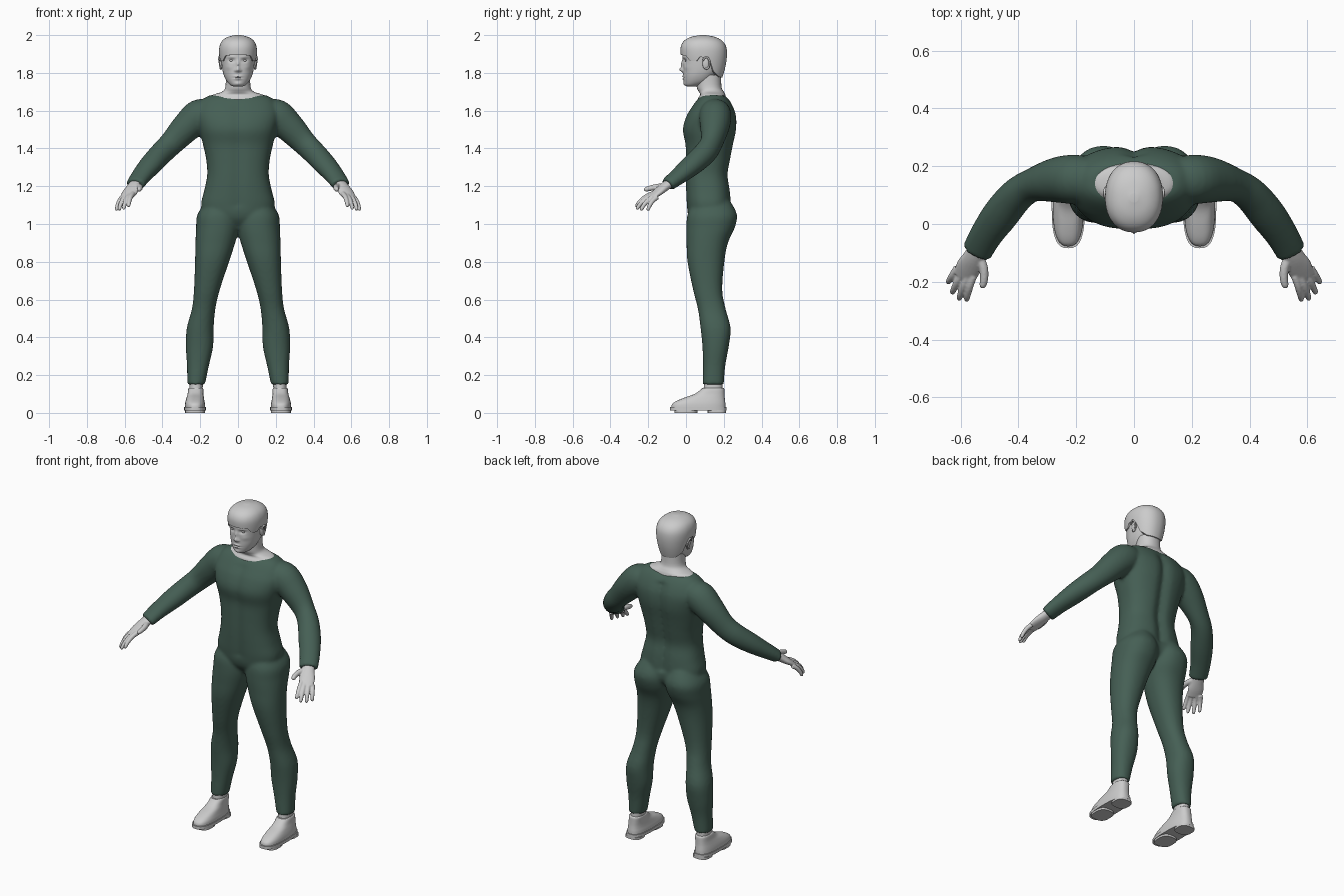
import bpy, bmesh
from math import sin, cos, pi, exp, copysign
from mathutils import Vector

if "Cube" in bpy.data.objects:
    bpy.data.objects.remove(bpy.data.objects["Cube"])


def dense(rows, k=4):
    """Catmull-Rom interpolation of a short table of sections."""
    out = []
    for i in range(len(rows) - 1):
        a, b, c, d = (rows[min(max(j, 0), len(rows) - 1)] for j in range(i - 1, i + 3))
        for s in range(k):
            t = s / k
            out.append(tuple(0.5 * (2*q + (r - p)*t + (2*p - 5*q + 4*r - w)*t*t + (3*q - p - 3*r + w)*t**3)
                             for p, q, r, w in zip(a, b, c, d)))
    return out + [tuple(rows[-1])]


def oval(t, p):
    return [copysign(abs(f)**(2 / p), f) for f in (cos(t), sin(t))]


def flat_ring(sec, p=2.2, n=40):
    """Horizontal ring from (z, x centre, half width, front y, back y)."""
    z, x, rx, yf, yb = sec
    pts = [oval(2*pi*i/n, p) for i in range(n)]
    return [Vector((x + rx*u, (yf + yb)/2 + (yb - yf)/2*v, z)) for u, v in pts]


def tube_rings(secs, n=20):
    """Rings across a path of (x, y, z, side radius, thickness radius)."""
    pts = [Vector(s[:3]) for s in secs]
    rings = []
    for i, s in enumerate(secs):
        t = (pts[min(i + 1, len(pts) - 1)] - pts[max(i - 1, 0)]).normalized()
        u = t.cross(Vector((0, 0, 1))).normalized()
        v = u.cross(t)
        rings.append([pts[i] + u*s[3]*cos(2*pi*j/n) + v*s[4]*sin(2*pi*j/n) for j in range(n)])
    return rings


def loft(bm, rings, both=False):
    """Skin a list of rings, capped, optionally with a mirrored copy."""
    for sgn in ((1, -1) if both else (1,)):
        vs = [[bm.verts.new((sgn*p.x, p.y, p.z)) for p in r] for r in rings]
        n = len(vs[0])
        for a, b in zip(vs, vs[1:]):
            for j in range(n):
                bm.faces.new((a[j], a[(j+1) % n], b[(j+1) % n], b[j]))
        bm.faces.new(vs[0])
        bm.faces.new(vs[-1])


def finish(name, bm, voxel=None, smooth=0, mat=None, angle=0.9):
    bmesh.ops.recalc_face_normals(bm, faces=bm.faces)
    me = bpy.data.meshes.new(name)
    bm.to_mesh(me)
    bm.free()
    ob = bpy.data.objects.new(name, me)
    bpy.context.collection.objects.link(ob)
    if mat:
        me.materials.append(mat)
    if voxel:
        m = ob.modifiers.new("fuse", 'REMESH')
        m.mode, m.voxel_size, m.use_smooth_shade = 'VOXEL', voxel, True
        s = ob.modifiers.new("soften", 'SMOOTH')
        s.factor, s.iterations = 0.5, smooth
    else:
        bpy.ops.object.select_all(action='DESELECT')
        ob.select_set(True)
        bpy.context.view_layer.objects.active = ob
        bpy.ops.object.shade_smooth_by_angle(angle=angle)
    return ob


def ball(bm, loc, scale):
    for sgn in (1, -1):
        r = bmesh.ops.create_uvsphere(bm, u_segments=20, v_segments=12, radius=1)
        for v in r['verts']:
            v.co = Vector((sgn*loc[0] + v.co.x*scale[0], loc[1] + v.co.y*scale[1], loc[2] + v.co.z*scale[2]))


green = bpy.data.materials.new("dark_green_cloth")
green.diffuse_color = (0.06, 0.115, 0.09, 1)
green.use_nodes = True
green.node_tree.nodes["Principled BSDF"].inputs["Base Color"].default_value = green.diffuse_color

# Body suit: torso, legs and sleeves fused into one skin
bm = bmesh.new()
torso = [(.97, 0, .08, .06, .18), (1.03, 0, .17, .015, .235), (1.10, 0, .195, .003, .24),
         (1.18, 0, .178, -.002, .235), (1.26, 0, .163, -.004, .224), (1.34, 0, .168, -.004, .237),
         (1.42, 0, .185, -.005, .252), (1.50, 0, .205, -.019, .268), (1.57, 0, .22, .0, .268),
         (1.62, 0, .21, .03, .252), (1.66, 0, .185, .06, .228), (1.682, 0, .15, .085, .205)]
rings = [flat_ring(s, 2.5, 64) for s in dense(torso)]
for r in rings:
    for p in r:  # spine and breastbone grooves
        p.y += exp(-(p.x/.03)**2) * (-.02 if p.y > .13 else .008) * (1 if 1.1 < p.z < 1.64 else .3)
loft(bm, rings)
leg = [(1.12, .095, .075, .04, .235), (1.05, .105, .11, .008, .27), (.98, .108, .114, .002, .258),
       (.9, .12, .105, .003, .222), (.8, .1375, .09, .008, .203), (.65, .165, .068, .038, .192),
       (.55, .182, .062, .063, .21), (.45, .2, .071, .077, .236), (.35, .204, .072, .087, .226),
       (.25, .212, .058, .09, .208), (.15, .222, .047, .088, .2)]
loft(bm, [flat_ring(s) for s in dense(leg)], True)
arm = [(.13, .155, 1.60, .07, .06), (.20, .155, 1.575, .085, .088), (.27, .152, 1.515, .078, .08),
       (.35, .135, 1.43, .058, .066), (.405, .10, 1.375, .06, .062), (.46, .035, 1.315, .063, .056),
       (.51, -.035, 1.257, .057, .045), (.545, -.098, 1.208, .053, .036)]
loft(bm, tube_rings(dense(arm), 32), True)
finish("body_suit", bm, .009, 6, green)

# Hands: palm, four fingers and thumb
bm = bmesh.new()
palm = [(.525, -.06, 1.235, .034, .024), (.552, -.112, 1.198, .037, .024),
        (.572, -.15, 1.168, .044, .02), (.59, -.185, 1.142, .038, .013)]
loft(bm, tube_rings(dense(palm)), True)
fingers = [((.556, -.18, 1.16), (.58, -.266, 1.09)), ((.575, -.178, 1.153), (.606, -.262, 1.076)),
           ((.595, -.168, 1.148), (.63, -.24, 1.07)), ((.612, -.152, 1.142), (.644, -.203, 1.07)),
           ((.535, -.115, 1.2), (.526, -.222, 1.18))]
for i, (a, b) in enumerate(fingers):
    a, b = Vector(a), Vector(b)
    bend = Vector((-.012, 0, .004)) if i == 4 else Vector((.004, -.006, .008))
    r = .016 if i == 4 else .0125
    rows = [(*(a.lerp(b, t) + bend*sin(pi*t)), r*k, r*k)
            for t, k in ((0, 1.05), (.35, 1), (.7, .9), (.93, .72), (1, .25))]
    loft(bm, tube_rings(dense(rows), 14), True)
finish("hands", bm, .004, 3)

# Neck with sloping shoulders inside the neckline
bm = bmesh.new()
neck = [(1.63, 0, .13, .075, .2), (1.66, 0, .15, .062, .212), (1.684, 0, .132, .075, .208),
        (1.70, 0, .085, .068, .2), (1.725, 0, .067, .057, .188), (1.79, 0, .064, .055, .186)]
loft(bm, [flat_ring(s) for s in dense(neck)])
finish("neck", bm)

# Head: lofted skull with soft bumps for the features (x, z, spread x, spread z, push)
bm = bmesh.new()
head = [(1.727, 0, .02, .01, .05), (1.735, 0, .04, -.005, .085), (1.755, 0, .059, -.011, .13),
        (1.785, 0, .074, -.014, .16), (1.82, 0, .083, -.015, .185), (1.87, 0, .089, -.017, .2),
        (1.92, 0, .09, -.018, .2), (1.96, 0, .073, .0, .18), (1.985, 0, .035, .045, .145)]
bumps = [(0, 1.817, .011, .012, -.019), (0, 1.845, .008, .02, -.010), (.014, 1.812, .006, .006, -.006),
         (.034, 1.866, .016, .009, .010), (.034, 1.884, .02, .006, -.004), (.05, 1.83, .018, .014, -.003),
         (0, 1.782, .019, .005, -.007), (0, 1.768, .016, .005, -.007), (0, 1.775, .024, .002, .004),
         (0, 1.742, .018, .01, -.005)]
rings = [flat_ring(s, 2.2, 120) for s in dense(head, 9)]
for r in rings:
    for p in r:
        if p.y < .08:
            x, z = abs(p.x), p.z
            p.y += sum(d*exp(-((x - a)/sx)**2 - ((z - b)/sz)**2) for a, b, sx, sz, d in bumps)
loft(bm, rings)
finish("head", bm, angle=1.2)

# Eyes
bm = bmesh.new()
ball(bm, (.034, .005, 1.866), (.012, .011, .008))
finish("eyes", bm)

# Ears: lobe plus raised rim
bm = bmesh.new()
ball(bm, (.088, .105, 1.85), (.009, .018, .032))
rim = []
for i in range(15):
    t = -1.9 + 4.6*i/14
    rim.append([Vector((.097 + .005*sin(t) + .005*cos(q), .107 + (.018 + .005*sin(q))*cos(t),
                        1.852 + (.031 + .005*sin(q))*sin(t))) for q in [2*pi*j/8 for j in range(8)]])
loft(bm, rim, True)
finish("ears", bm)

# Hair: cap with a fringe, sideburns and a lower nape
hair = dense([(1.76, 0, .066, .04, .187), (1.80, 0, .083, 0, .2), (1.85, 0, .094, -.02, .212),
              (1.90, 0, .1, -.028, .217), (1.94, 0, .098, -.027, .212), (1.97, 0, .084, -.01, .192),
              (1.99, 0, .055, .025, .155), (2.0, 0, .015, .075, .105)], 6)
edge = [(-1, 1.775), (-.75, 1.78), (-.4, 1.81), (-.2, 1.875), (.15, 1.885), (.3, 1.862),
        (.6, 1.862), (.75, 1.89), (1.01, 1.896)]


def lookup(table, key):
    for a, b in zip(table, table[1:]):
        if key <= b[0]:
            t = (key - a[0]) / (b[0] - a[0])
            return [p + (q - p)*t for p, q in zip(a, b)]
    return table[-1]


def hair_point(ang, t, shrink=1):
    u, v = oval(ang, 2.2)
    zb = lookup(edge, -sin(ang))[1]
    z, _, rx, yf, yb = lookup(hair, zb + (2 - zb)*sin(t*pi/2))
    return Vector((rx*u*shrink, (yf + yb)/2 + (yb - yf)/2*v*shrink, z))


bm = bmesh.new()
steps = [(0, .8)] + [(i/24, 1) for i in range(25)]
loft(bm, [[hair_point(2*pi*j/80, t, s) for j in range(80)] for t, s in steps])
finish("hair", bm)

# Shoes: upper, sole and heel block
bm = bmesh.new()
upper = [(.022, .2275, .054, -.078, .21), (.045, .2275, .053, -.074, .209), (.062, .2275, .05, -.052, .207),
         (.08, .2265, .046, -.01, .205), (.1, .225, .042, .045, .204), (.125, .2235, .04, .08, .203),
         (.132, .2235, .036, .086, .199)]
loft(bm, [flat_ring(s, 2.6) for s in dense(upper)], True)
finish("shoe_uppers", bm)
bm = bmesh.new()
for lo, hi, rx, yf, yb in ((.012, .03, .0575, -.084, .214), (0, .014, .052, -.06, .06), (0, .014, .05, .115, .213)):
    loft(bm, [flat_ring((z, .2275, rx, yf, yb), 2.8) for z in (lo, hi)], True)
finish("shoe_soles", bm)

# Ankles
bm = bmesh.new()
loft(bm, [flat_ring(s) for s in ((.09, .2235, .035, .09, .195), (.2, .22, .036, .1, .19))], True)
finish("ankles", bm)
